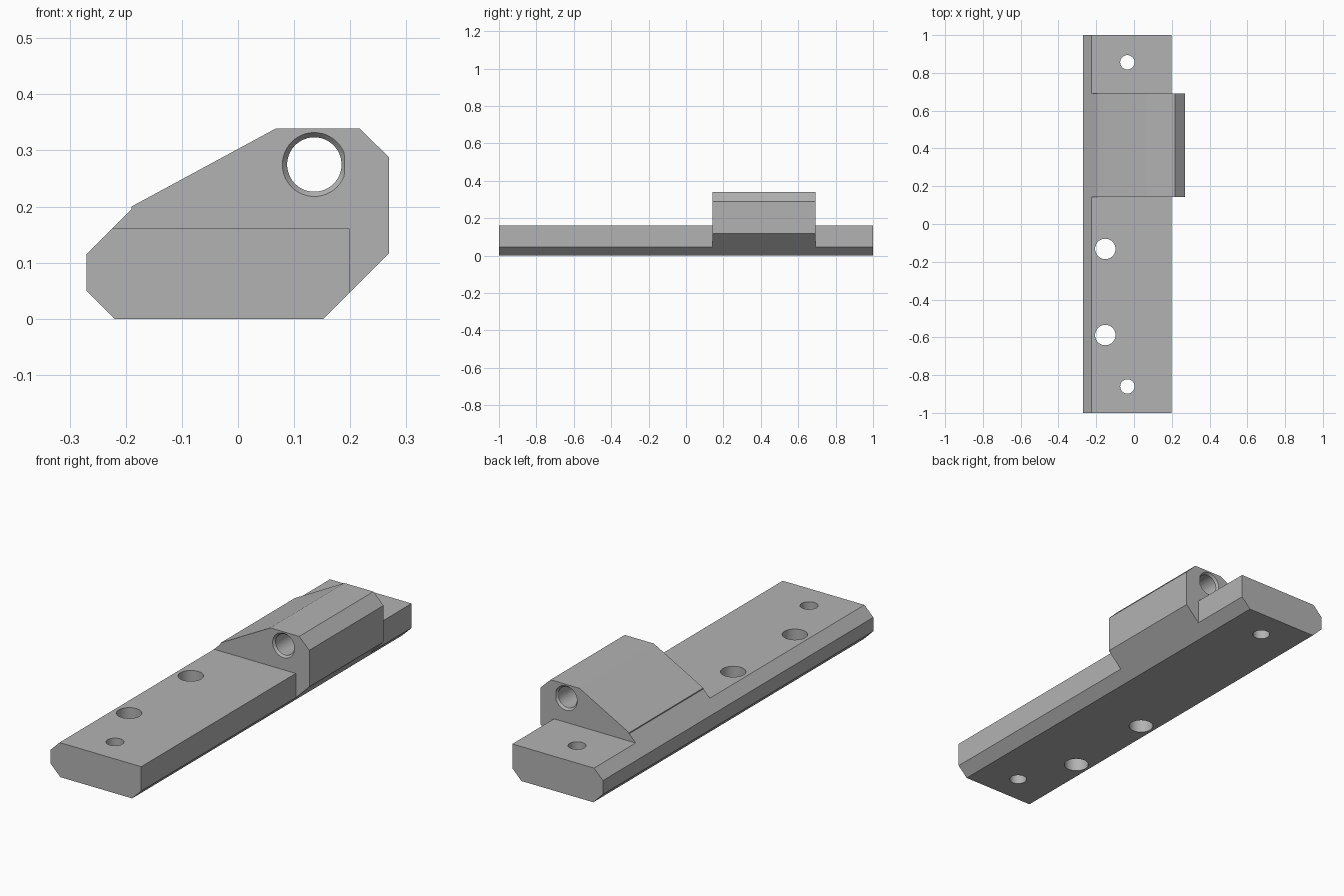
import bpy, bmesh, math
from mathutils import Matrix, Vector

old = bpy.data.objects.get("Cube")
if old:
    bpy.data.objects.remove(old, do_unlink=True)

grey = bpy.data.materials.new("machined grey")
grey.use_nodes = True
colour = (0.45, 0.45, 0.45, 1)
grey.diffuse_color = colour
grey.node_tree.nodes["Principled BSDF"].inputs["Base Color"].default_value = colour


def add_object(name, bm):
    bmesh.ops.recalc_face_normals(bm, faces=bm.faces)
    mesh = bpy.data.meshes.new(name)
    bm.to_mesh(mesh)
    bm.free()
    mesh.materials.append(grey)
    obj = bpy.data.objects.new(name, mesh)
    bpy.context.collection.objects.link(obj)
    return obj


def prism(name, profile, y0, y1):
    """Extrude an (x, z) profile along y."""
    bm = bmesh.new()
    face = bm.faces.new([bm.verts.new((x, y0, z)) for x, z in profile])
    out = bmesh.ops.extrude_face_region(bm, geom=[face])
    verts = [g for g in out["geom"] if isinstance(g, bmesh.types.BMVert)]
    bmesh.ops.translate(bm, vec=(0, y1 - y0, 0), verts=verts)
    return add_object(name, bm)


def combine(target, tool, operation):
    mod = target.modifiers.new(tool.name, 'BOOLEAN')
    mod.operation = operation
    mod.solver = 'EXACT'
    mod.object = tool
    bpy.context.view_layer.objects.active = target
    bpy.ops.object.modifier_apply(modifier=mod.name)
    bpy.data.objects.remove(tool, do_unlink=True)


def screw_hole(x, y, radius):
    bm = bmesh.new()
    bmesh.ops.create_cone(bm, cap_ends=True, segments=48, radius1=radius, radius2=radius,
                          depth=1, matrix=Matrix.Translation((x, y, 0)))
    return add_object("screw_hole_cutter", bm)


def bore(x, z, radius, rim, y0, y1, chamfer):
    """Long bore along y with a chamfered mouth, flattened on one side, at each end."""
    bm = bmesh.new()
    stations = [(y0 - 0.05, rim), (y0, rim), (y0 + chamfer, radius),
                (y1 - chamfer, radius), (y1, rim), (y1 + 0.05, rim)]
    n = 48
    rings = []
    for y, r in stations:
        angles = [2 * math.pi * i / n for i in range(n)]
        rings.append([bm.verts.new((min(x + r * math.cos(a), 0.19), y, z + r * math.sin(a)))
                      for a in angles])
    for a, b in zip(rings, rings[1:]):
        for i in range(n):
            j = (i + 1) % n
            bm.faces.new((a[i], a[j], b[j], b[i]))
    bm.faces.new(rings[0])
    bm.faces.new(rings[-1])
    return add_object("bore_cutter", bm)


# Long chamfered base bar
bracket = prism("mounting_bar", [(-0.22, 0), (0.152, 0), (0.199, 0.047), (0.199, 0.161),
                                 (-0.224, 0.161), (-0.27, 0.115), (-0.27, 0.05)], -1, 1)

# Raised block that carries the bore
back, front = 0.692, 0.143
block = prism("bore_block", [(-0.22, 0), (0.152, 0), (0.269, 0.117), (0.269, 0.288),
                             (0.217, 0.339), (0.067, 0.339), (-0.19, 0.2), (-0.19, 0.195),
                             (-0.27, 0.115), (-0.27, 0.05)], front, back)
combine(bracket, block, 'UNION')
combine(bracket, bore(0.136, 0.275, 0.0485, 0.057, front, back, 0.01), 'DIFFERENCE')

# Vertical screw holes
for x, y, r in [(-0.035, 0.856, 0.038), (-0.035, -0.86, 0.038),
                (-0.152, -0.132, 0.054), (-0.152, -0.588, 0.054)]:
    combine(bracket, screw_hole(x, y, r), 'DIFFERENCE')

bpy.ops.object.select_all(action='DESELECT')
bracket.select_set(True)
bpy.context.view_layer.objects.active = bracket
bpy.ops.object.shade_smooth_by_angle(angle=math.radians(25))
